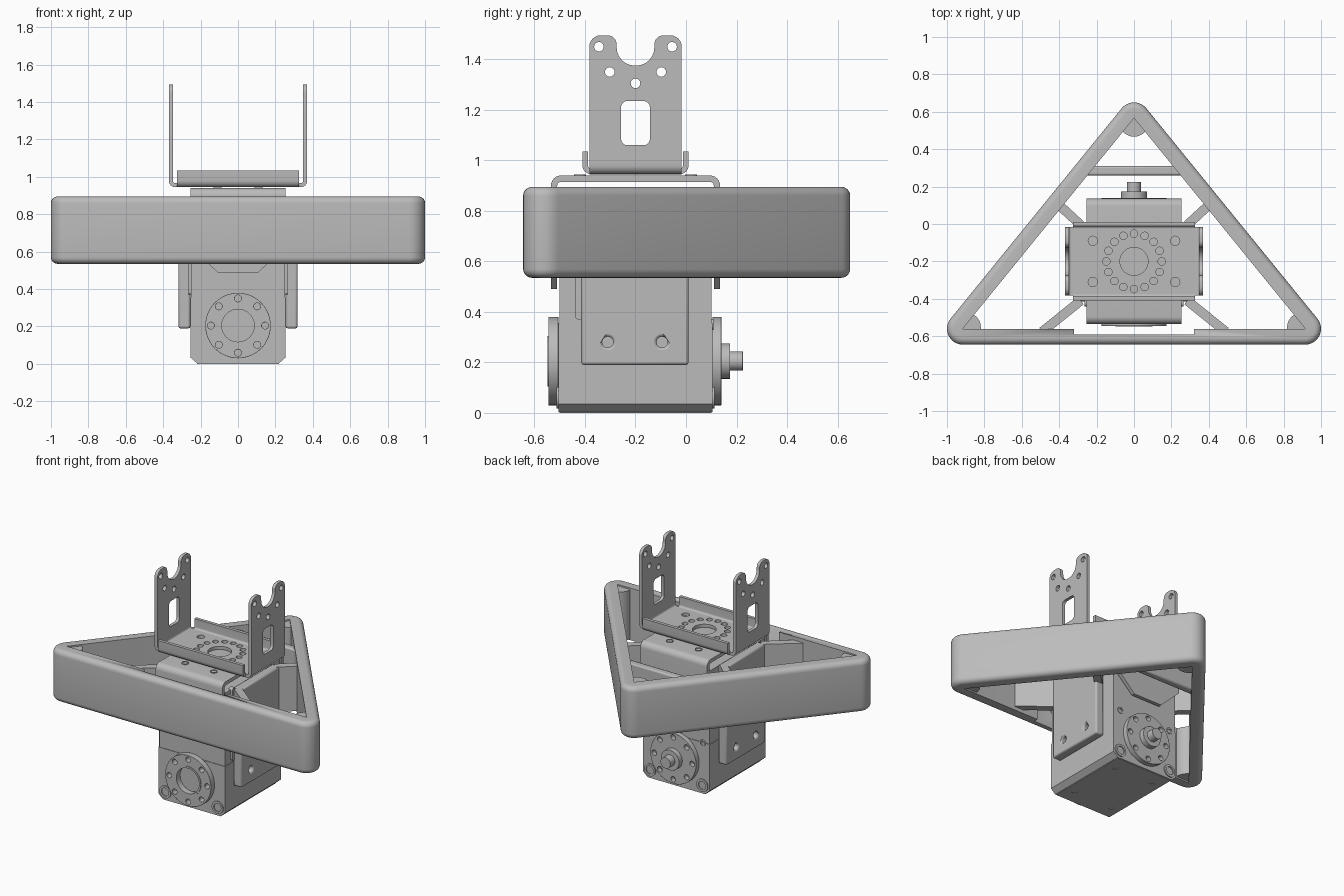
import bpy, bmesh
from math import pi, sin, cos, tan, atan2
from mathutils import Vector

cube = bpy.data.objects.get("Cube")
if cube:
    bpy.data.objects.remove(cube, do_unlink=True)

grey = bpy.data.materials.new("plain_grey")
grey.use_nodes = True
grey.diffuse_color = (0.5, 0.5, 0.5, 1)
grey.node_tree.nodes["Principled BSDF"].inputs["Base Color"].default_value = (0.5, 0.5, 0.5, 1)
parts = []


def finish(name, bm, bevel=0):
    bmesh.ops.remove_doubles(bm, verts=bm.verts, dist=1e-5)
    bmesh.ops.recalc_face_normals(bm, faces=bm.faces)
    me = bpy.data.meshes.new(name)
    bm.to_mesh(me)
    bm.free()
    me.materials.clear()
    me.materials.append(grey)
    ob = bpy.data.objects.new(name, me)
    bpy.context.collection.objects.link(ob)
    if bevel:
        mod = ob.modifiers.new("soft_edges", "BEVEL")
        mod.width, mod.segments, mod.limit_method = bevel, 2, "ANGLE"
        mod.angle_limit = pi / 4
    parts.append(ob)
    return ob


def circle(u, v, r, n=32):
    return [(u + r * cos(2 * pi * i / n), v + r * sin(2 * pi * i / n)) for i in range(n)]


def ring_of(u, v, r, count, size):
    return [circle(a, b, size, 16) for a, b in circle(u, v, r, count)]


def rounded(corners, steps=6):
    """Fillet each (u, v, radius) corner of an outline."""
    out = []
    for i, c in enumerate(corners):
        p = Vector(c[:2])
        if len(c) < 3:
            out.append(tuple(p))
            continue
        d1 = (Vector(corners[i - 1][:2]) - p).normalized()
        d2 = (Vector(corners[(i + 1) % len(corners)][:2]) - p).normalized()
        half = d1.angle(d2) / 2
        mid = p + (d1 + d2).normalized() * c[2] / sin(half)
        s, e = (p + d * c[2] / tan(half) - mid for d in (d1, d2))
        a = atan2(s.y, s.x)
        sweep = (atan2(e.y, e.x) - a + pi) % (2 * pi) - pi
        out += [(mid.x + c[2] * cos(a + sweep * k / steps),
                 mid.y + c[2] * sin(a + sweep * k / steps)) for k in range(steps + 1)]
    return out


def rect(u0, u1, v0, v1, r=0):
    c = [(u0, v0), (u1, v0), (u1, v1), (u0, v1)]
    return rounded([(*p, r) for p in c]) if r else c


def plate(name, outline, axis, lo, hi, holes=(), bevel=0):
    """Extrude an outline with holes along an axis, between lo and hi."""
    cu = bpy.data.curves.new(name, "CURVE")
    cu.dimensions, cu.fill_mode, cu.extrude = "2D", "BOTH", (hi - lo) / 2
    for loop in [outline, *holes]:
        sp = cu.splines.new("POLY")
        sp.points.add(len(loop) - 1)
        for pt, (u, v) in zip(sp.points, loop):
            pt.co = (u, v, 0, 1)
        sp.use_cyclic_u = True
    tmp = bpy.data.objects.new(name + "_curve", cu)
    bpy.context.collection.objects.link(tmp)
    dg = bpy.context.evaluated_depsgraph_get()
    me = bpy.data.meshes.new_from_object(tmp.evaluated_get(dg))
    bm = bmesh.new()
    bm.from_mesh(me)
    bpy.data.objects.remove(tmp, do_unlink=True)
    bpy.data.curves.remove(cu)
    bpy.data.meshes.remove(me)
    for vert in bm.verts:
        u, v, w = vert.co
        w += (lo + hi) / 2
        vert.co = {"x": (w, u, v), "y": (u, w, v), "z": (u, v, w)}[axis]
    return finish(name, bm, bevel)


# Triangular frame: a rounded section swept round three corners
centres = [(0.915, -0.56), (0, 0.565), (-0.915, -0.56)]
turns = [(-pi / 2, 0.683), (0.683, pi - 0.683), (pi - 0.683, 1.5 * pi)]
Z0, Z1, R, B = 0.535, 0.895, 0.085, 0.035
section = [(0, Z0)]
section += [(R - B + B * sin(a), Z0 + B - B * cos(a)) for a in [k * pi / 12 for k in range(7)]]
section += [(R - B + B * cos(a), Z1 - B + B * sin(a)) for a in [k * pi / 12 for k in range(7)]]
section += [(0, Z1)]
bm = bmesh.new()
loops = []
for (cx, cy), (a0, a1) in zip(centres, turns):
    for k in range(11):
        a = a0 + (a1 - a0) * k / 10
        loops.append([bm.verts.new((cx + max(r, 0.0005) * cos(a), cy + max(r, 0.0005) * sin(a), z))
                      for r, z in section])
for i, loop in enumerate(loops):
    nxt = loops[(i + 1) % len(loops)]
    for k in range(len(loop)):
        m = (k + 1) % len(loop)
        bm.faces.new((loop[k], nxt[k], nxt[m], loop[m]))
frame = finish("triangle_frame", bm)

# Clearance recess on the inside of the front bar
cutter = plate("recess_cutter", rect(-0.32, 0.32, -0.59, -0.5), "z", 0.4, 1.0)
parts.remove(cutter)
cutter.hide_render = cutter.hide_viewport = True
cutter.display_type = "WIRE"
cut = frame.modifiers.new("recess", "BOOLEAN")
cut.operation, cut.object, cut.solver = "DIFFERENCE", cutter, "EXACT"

# Corner pads, crossbar and diagonal braces
for i, (cx, cy) in enumerate(centres):
    d = (Vector((0, -0.18)) - Vector((cx, cy))).normalized() * 0.018
    plate(f"corner_pad_{i}", circle(cx + d.x, cy + d.y, 0.08), "z", 0.545, 0.885)
plate("crossbar", rect(-0.27, 0.27, 0.26, 0.31), "z", 0.56, 0.87, bevel=0.01)


def brace(name, a, b, width=0.05):
    a, b = Vector(a), Vector(b)
    n = (b - a).orthogonal().normalized() * width / 2
    plate(name, [tuple(p) for p in (a + n, b + n, b - n, a - n)], "z", 0.56, 0.87)


for s, side in ((1, "left"), (-1, "right")):
    brace(f"front_brace_{side}", (s * 0.49, -0.575), (s * 0.285, -0.41))
    brace(f"rear_brace_{side}", (s * 0.41, 0.11), (s * 0.285, -0.005))
    # Side mounting plates with their screw holes
    lo, hi = sorted((s * 0.255, s * 0.318))
    plate(f"mount_plate_{side}", rect(-0.415, 0.01, 0.19, 0.87), "x", lo, hi,
          [circle(y, 0.28, 0.022, 16) for y in (-0.31, -0.095)], bevel=0.01)
    lo, hi = sorted((s * 0.235, s * 0.265))
    plate(f"mount_lip_{side}", rect(-0.44, -0.4, 0.37, 0.87, 0.015), "x", lo, hi)

# Motor body
lower = [(-0.22, 0.004), (0.22, 0.004), (0.255, 0.035), (0.255, 0.355), (-0.255, 0.355), (-0.255, 0.035)]
plate("motor_lower_body", lower, "y", -0.505, 0.105)
plate("motor_upper_body", rect(-0.251, 0.251, 0.355, 0.86), "y", -0.501, 0.101)
plate("motor_bottom_cover", rect(-0.218, 0.218, -0.5, 0.1), "z", 0, 0.005,
      [circle(x, y, 0.018, 16) for x in (-0.15, 0.15) for y in (-0.4, 0)])
for x in (-0.2, 0.2):
    for y0, y1, side in ((-0.512, -0.505, "front"), (0.105, 0.112, "rear")):
        plate(f"{side}_case_screw", circle(x, 0.06, 0.043), "y", y0, y1, [circle(x, 0.06, 0.028, 16)])
    plate("rear_upper_screw", circle(x, 0.35, 0.022, 16), "y", 0.1, 0.109, [circle(x, 0.35, 0.013, 12)])

# Output horns, hub and shaft
HZ = 0.205
bolts = ring_of(0, HZ, 0.145, 8, 0.018)
plate("front_horn", circle(0, HZ, 0.175, 48), "y", -0.545, -0.505, [circle(0, HZ, 0.088)] + bolts, 0.004)
plate("front_horn_collar", circle(0, HZ, 0.1), "y", -0.549, -0.52, [circle(0, HZ, 0.087)])
plate("rear_horn", circle(0, HZ, 0.175, 48), "y", 0.105, 0.14, bolts, 0.004)
plate("rear_hub", circle(0, HZ, 0.07), "y", 0.13, 0.175, bevel=0.004)
plate("rear_shaft", circle(0, HZ, 0.038), "y", 0.17, 0.225, bevel=0.004)

# Lower bracket: bent strip over the motor with tapered tongues
T = 0.025
y0, y1, top, low = -0.535, 0.135, 0.94, 0.63
strip = [(y0, low), (y0 + T, low), (y0 + T, top - T, 0.015), (y1 - T, top - T, 0.015),
         (y1 - T, low), (y1, low), (y1, top, 0.04), (y0, top, 0.04)]
plate("lower_bracket", rounded(strip), "x", -0.255, 0.255)
tongue = [(-0.255, low), (-0.11, 0.49), (0.11, 0.49), (0.255, low)]
plate("lower_bracket_front_tongue", tongue, "y", y0, y0 + T)
plate("lower_bracket_rear_tongue", tongue, "y", y1 - T, y1)
for x in (-0.11, 0.11):
    for y in (-0.42, 0.02):
        plate("bracket_screw", circle(x, y, 0.024, 16), "z", top, top + 0.004, [circle(x, y, 0.018, 16)])

# Upper bracket: drilled base with turned-up front and rear flanges
BY, base, T2 = -0.2, 0.945, 0.022
holes = [circle(0, BY, 0.075)] + ring_of(0, BY, 0.148, 16, 0.02)
holes += [circle(x, BY + y, 0.025, 16) for x in (-0.22, 0.22) for y in (-0.11, 0.11)]
plate("upper_bracket_base", rect(-0.325, 0.325, BY - 0.18, BY + 0.18), "z", base, base + T2, holes)


def bend(mid, s, inner, outer, height):
    """L-shaped outline of a folded sheet edge."""
    return rounded([(mid + s * inner, base), (mid + s * outer, base, 0.035), (mid + s * outer, height),
                    (mid + s * (outer - T2), height), (mid + s * (outer - T2), base + T2, 0.013),
                    (mid + s * inner, base + T2)])


for s, end, side in ((-1, "front", "right"), (1, "rear", "left")):
    plate(f"upper_bracket_{end}_flange", bend(BY, s, 0.18, 0.21, 1.035), "x", -0.325, 0.325)
    # Side uprights with forked tips, holes and a window
    plate(f"upright_fold_{side}", bend(0, s, 0.325, 0.37, 1.0), "y", BY - 0.183, BY + 0.183)
    u, tip = 0.183, 1.495
    fork = [(-u, 1.0), (u, 1.0), (u, tip, 0.045), (0.075, tip, 0.035), (0.075, 1.375, 0.073),
            (-0.075, 1.375, 0.073), (-0.075, tip, 0.035), (-u, tip, 0.045)]
    fork = [(BY + p[0], *p[1:]) for p in fork]
    drilled = [circle(BY + m * y, z, 0.019, 16) for m in (-1, 1) for y, z in ((0.145, 1.45), (0.102, 1.35))]
    drilled += [circle(BY, 1.305, 0.019, 16), rect(BY - 0.057, BY + 0.057, 1.06, 1.235, 0.025)]
    lo, hi = sorted((s * (0.37 - T2), s * 0.37))
    plate(f"upright_{side}", rounded(fork), "x", lo, hi, drilled)

# Smooth the curved faces, keep the folds sharp
bpy.ops.object.select_all(action="DESELECT")
for ob in parts:
    ob.select_set(True)
bpy.context.view_layer.objects.active = frame
bpy.ops.object.shade_smooth_by_angle(angle=pi / 6)
